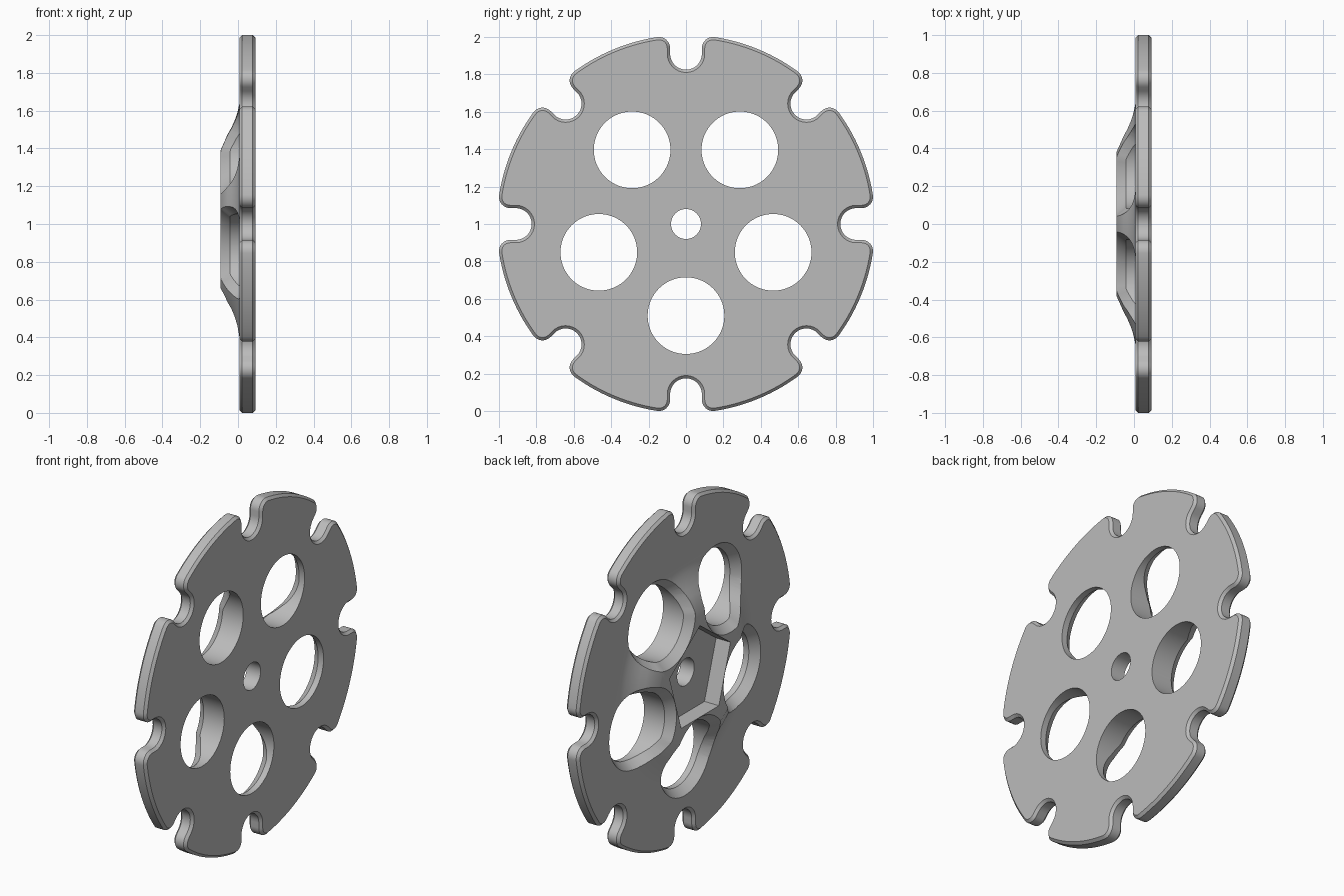
import bpy, bmesh
from math import sin, cos, pi, radians, atan2, hypot

if "Cube" in bpy.data.objects:
    bpy.data.objects.remove(bpy.data.objects["Cube"])

metal = bpy.data.materials.new("plain grey")
metal.use_nodes = True
grey = (0.5, 0.5, 0.5, 1)
metal.diffuse_color = grey
metal.node_tree.nodes["Principled BSDF"].inputs["Base Color"].default_value = grey

BACK, FACE, TOP = 0.0925, 0.007, -0.0925   # x of plate back, plate face, hub top
# hub section as (radius, x)
HUB = [(0.39, TOP), (0.475, -0.055), (0.51, -0.035), (0.55, -0.017), (0.59, -0.003), (0.635, FACE)]


def loft(name, rings):
    """Closed solid through rings of (x, y, z), all with the same point count."""
    bm = bmesh.new()
    loops = [[bm.verts.new(p) for p in ring] for ring in rings]
    n = len(loops[0])
    for a, b in zip(loops, loops[1:]):
        for i in range(n):
            j = (i + 1) % n
            bm.faces.new((a[i], a[j], b[j], b[i]))
    bm.faces.new(loops[0])
    bm.faces.new(loops[-1])
    bmesh.ops.recalc_face_normals(bm, faces=bm.faces)
    mesh = bpy.data.meshes.new(name)
    bm.to_mesh(mesh)
    bm.free()
    mesh.materials.append(metal)
    ob = bpy.data.objects.new(name, mesh)
    bpy.context.collection.objects.link(ob)
    return ob


def circle(r, x, n, turn=0.0):
    return [(x, r * cos(turn + 2 * pi * i / n), 1 + r * sin(turn + 2 * pi * i / n)) for i in range(n)]


def outline(x, d):
    """Notched rim, shrunk by d."""
    rim, lip, slot = 1.011 - d, 0.06 - d, 0.085 + d
    cu, cv, floor = 0.145, 0.94, 0.91
    lean = atan2(cu, cv)
    pts = []
    for k in range(8):
        local = []
        for i in range(9):                       # right lip
            t = pi / 2 - lean + (pi / 2 + lean) * i / 8
            local.append((cu + lip * cos(t), cv + lip * sin(t)))
        for i in range(17):                      # slot floor
            t = -pi * i / 16
            local.append((slot * cos(t), floor + slot * sin(t)))
        for i in range(9):                       # left lip
            t = (pi / 2 + lean) * i / 8
            local.append((-cu + lip * cos(t), cv + lip * sin(t)))
        for i in range(1, 14):                   # rim arc to the next slot
            t = pi / 2 + lean + (pi / 4 - 2 * lean) * i / 14
            local.append((rim * cos(t), rim * sin(t)))
        a = k * pi / 4
        pts += [(x, u * cos(a) - v * sin(a), 1 + u * sin(a) + v * cos(a)) for u, v in local]
    return pts


def surface_x(r):
    """x of the hub or plate face at distance r from the axle."""
    if r <= HUB[0][0]:
        return TOP
    for (r0, x0), (r1, x1) in zip(HUB, HUB[1:]):
        if r <= r1:
            return x0 + (x1 - x0) * (r - r0) / (r1 - r0)
    return FACE


def hole_cutter(angle, dist=0.49, r=0.205, flare=0.04, depth=0.05, n=72):
    """Round hole whose chamfer follows the hub surface."""
    cy, cz = dist * cos(angle), dist * sin(angle)
    rings = [[], [], [], []]
    for i in range(n):
        c, s = cos(2 * pi * i / n), sin(2 * pi * i / n)
        w = r + flare
        x = surface_x(hypot(cy + w * c, cz + w * s))
        for ring, (px, pr) in zip(rings, ((0.3, r), (x + depth, r), (x, w), (-0.3, w + 0.001))):
            ring.append((px, cy + pr * c, 1 + cz + pr * s))
    return loft("hole_cutter", rings)


def combine(target, tool, operation):
    mod = target.modifiers.new(operation.title(), "BOOLEAN")
    mod.operation, mod.solver, mod.object = operation, "EXACT", tool
    bpy.context.view_layer.objects.active = target
    bpy.ops.object.modifier_apply(modifier=mod.name)
    bpy.data.objects.remove(tool)


# Notched plate with chamfered rim
edge = 0.015
plate = loft("notched_wheel_plate", [outline(FACE, edge), outline(FACE + edge, 0),
                                     outline(BACK - edge, 0), outline(BACK, edge)])

# Raised hub with its five-sided pocket
hub = loft("hub", [circle(r, x, 120) for r, x in HUB] + [circle(HUB[-1][0], FACE + 0.02, 120)])
combine(plate, hub, "UNION")
combine(plate, loft("pocket_cutter", [circle(0.3, x, 5, pi / 2) for x in (-0.3, 0.002)]), "DIFFERENCE")

# Axle bore and five round holes
combine(plate, loft("bore_cutter", [circle(0.08, x, 48) for x in (-0.3, 0.3)]), "DIFFERENCE")
for k in range(5):
    combine(plate, hole_cutter(-pi / 2 + k * 2 * pi / 5), "DIFFERENCE")

bpy.ops.object.select_all(action="DESELECT")
plate.select_set(True)
bpy.context.view_layer.objects.active = plate
bpy.ops.object.shade_smooth_by_angle(angle=radians(25))
